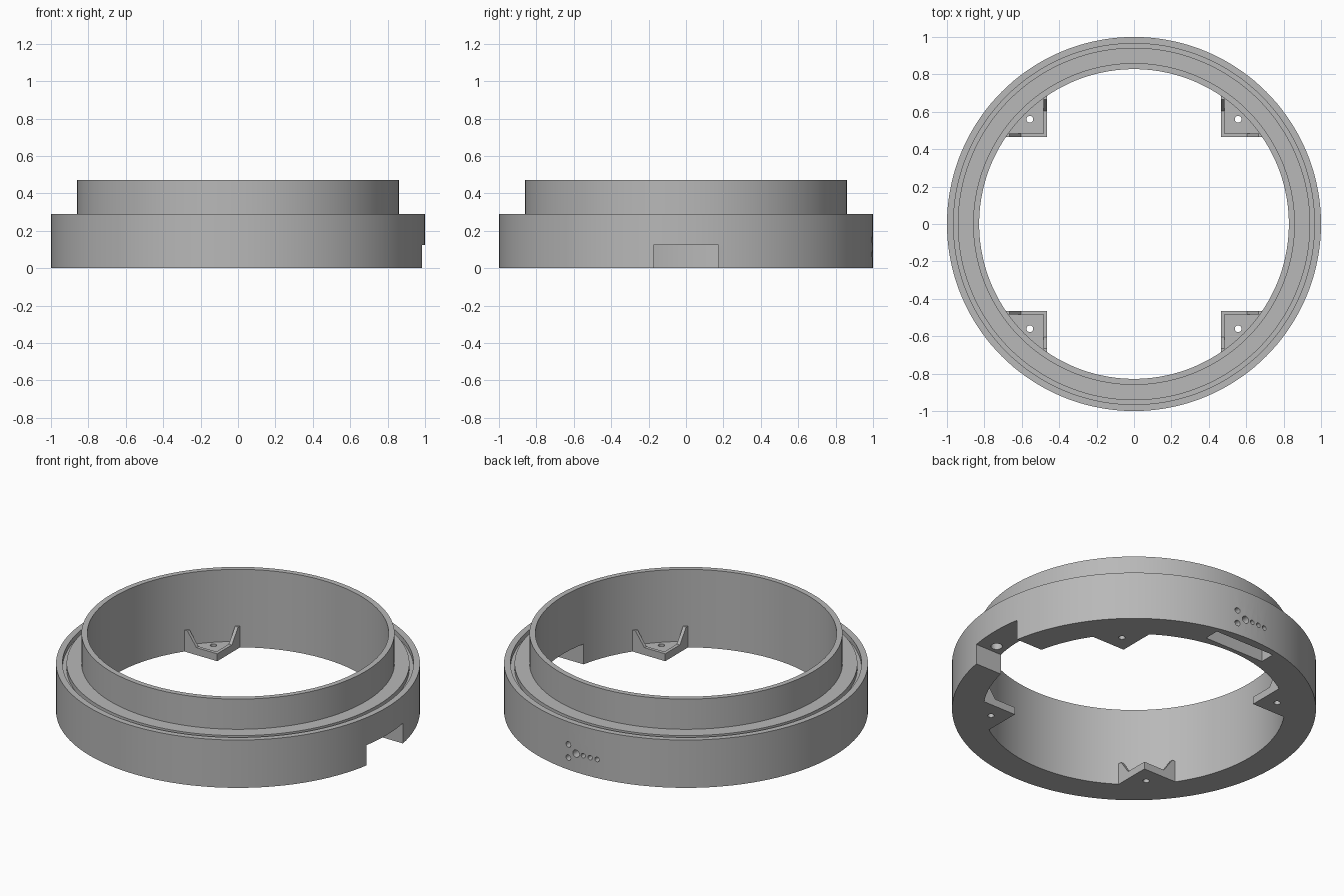
import bpy, bmesh, math
from mathutils import Matrix, Vector

cube = bpy.data.objects.get("Cube")
if cube:
    bpy.data.objects.remove(cube, do_unlink=True)

grey = bpy.data.materials.new("mid_grey")
grey.use_nodes = True
grey.diffuse_color = (0.48, 0.48, 0.48, 1)
grey.node_tree.nodes["Principled BSDF"].inputs["Base Color"].default_value = grey.diffuse_color


def make_object(name, bm):
    bmesh.ops.recalc_face_normals(bm, faces=bm.faces)
    mesh = bpy.data.meshes.new(name)
    bm.to_mesh(mesh)
    bm.free()
    mesh.materials.append(grey)
    obj = bpy.data.objects.new(name, mesh)
    bpy.context.collection.objects.link(obj)
    return obj


def lathe(name, profile, steps=144):
    """Closed (radius, height) profile turned around z."""
    bm = bmesh.new()
    rings = []
    for i in range(steps):
        a = math.tau * i / steps
        rings.append([bm.verts.new((r * math.cos(a), r * math.sin(a), z)) for r, z in profile])
    n = len(profile)
    for i in range(steps):
        p, q = rings[i], rings[(i + 1) % steps]
        for j in range(n):
            k = (j + 1) % n
            bm.faces.new((p[j], q[j], q[k], p[k]))
    return make_object(name, bm)


def prism(name, points, offset):
    """Flat outline pushed along an offset."""
    bm = bmesh.new()
    face = bm.faces.new([bm.verts.new(p) for p in points])
    out = bmesh.ops.extrude_face_region(bm, geom=[face])
    moved = [v for v in out["geom"] if isinstance(v, bmesh.types.BMVert)]
    bmesh.ops.translate(bm, verts=moved, vec=Vector(offset))
    return make_object(name, bm)


def box(name, low, high):
    (x0, y0, z0), (x1, y1, z1) = low, high
    return prism(name, [(x0, y0, z0), (x1, y0, z0), (x1, y1, z0), (x0, y1, z0)], (0, 0, z1 - z0))


def rod(name, centre, radius, length, along_y=False):
    bm = bmesh.new()
    turn = Matrix.Rotation(math.pi / 2, 4, "X") if along_y else Matrix()
    bmesh.ops.create_cone(bm, cap_ends=True, segments=24, radius1=radius, radius2=radius,
                          depth=length, matrix=Matrix.Translation(centre) @ turn)
    return make_object(name, bm)


def activate(obj):
    bpy.ops.object.select_all(action="DESELECT")
    obj.select_set(True)
    bpy.context.view_layer.objects.active = obj


def cut(target, cutters):
    activate(target)
    for c in cutters:
        c.hide_render = True
        mod = target.modifiers.new("cut", "BOOLEAN")
        mod.operation, mod.solver, mod.object = "DIFFERENCE", "EXACT", c
        bpy.ops.object.modifier_apply(modifier=mod.name)
        bpy.data.objects.remove(c, do_unlink=True)


def smooth(obj):
    activate(obj)
    bpy.ops.object.shade_smooth_by_angle(angle=math.radians(25))


# Stepped ring with a raised neck and a shallow groove in the shoulder
INNER, NECK, SHOULDER, TOP = 0.828, 0.86, 0.29, 0.473
GROOVE = SHOULDER - 0.03
ring = lathe("stepped_ring", [
    (INNER, 0), (1, 0), (1, SHOULDER), (0.965, SHOULDER), (0.965, GROOVE),
    (0.942, GROOVE), (0.942, SHOULDER), (NECK, SHOULDER), (NECK, TOP), (INNER, TOP)])

# Side opening, its blind screw hole, and the pocket under the back
cutters = [
    box("side_notch", (0.6, -0.174, -0.1), (1.2, 0.174, 0.123)),
    rod("notch_hole", (0.885, -0.12, 0.13), 0.032, 0.1),
    box("back_pocket", (-0.2, 0.855, -0.1), (0.2, 0.948, 0.2)),
]
# Indicator holes through the back wall into the pocket
for x, z, r in [(0.092, 0.073, 0.017), (0.092, 0.153, 0.017), (0.038, 0.113, 0.022),
                (-0.01, 0.113, 0.014), (-0.055, 0.113, 0.014), (-0.1, 0.113, 0.014)]:
    cutters.append(rod("indicator_hole", (x, 0.96, z), r, 0.15, along_y=True))
cut(ring, cutters)
smooth(ring)

# Corner bracket: drilled floor plate with two sloped side ribs
NEAR, FAR, RIB = 0.465, 0.705, 0.02
plate = prism("corner_plates", [(NEAR, NEAR, 0), (FAR, NEAR, 0), (0.6, 0.6, 0), (NEAR, FAR, 0)],
              (0, 0, 0.036))
cut(plate, [rod("plate_hole", (0.557, 0.56, 0.02), 0.018, 0.2)])

outline = [(NEAR, 0), (FAR, 0), (FAR, 0.13), (0.665, 0.13), (0.605, 0.045), (NEAR, 0.045)]
rib_x = prism("ribs_along_x", [(u, NEAR, z) for u, z in outline], (0, RIB, 0))
rib_y = prism("ribs_along_y", [(NEAR, u, z) for u, z in outline], (RIB, 0, 0))

# Repeat the bracket in all four corners
for part in (plate, rib_x, rib_y):
    activate(part)
    mirror = part.modifiers.new("four_corners", "MIRROR")
    mirror.use_axis = (True, True, False)
    mirror.use_mirror_merge = False
    bpy.ops.object.modifier_apply(modifier=mirror.name)
    smooth(part)
